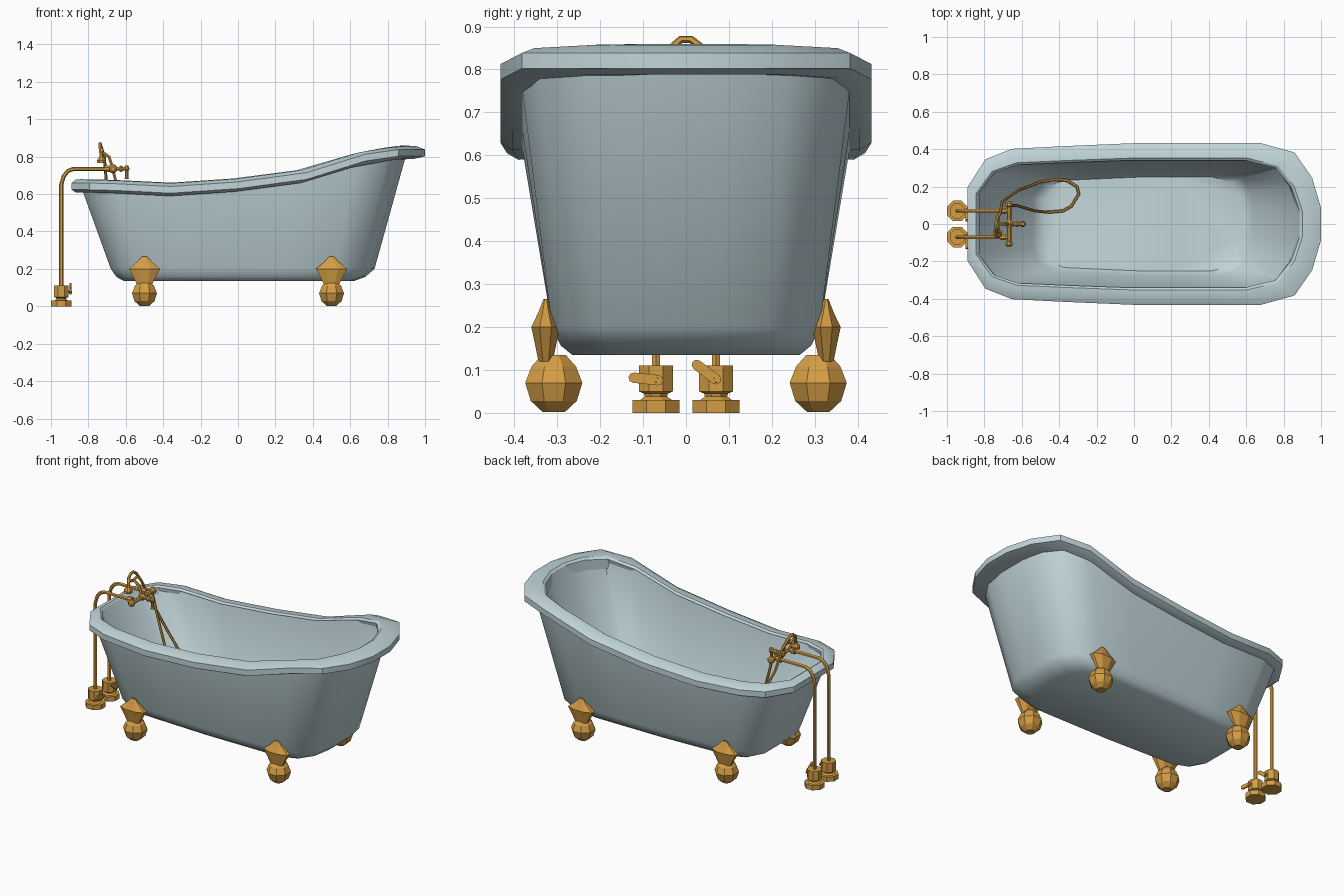
import bpy, bmesh, math
from mathutils import Vector

cube = bpy.data.objects.get("Cube")
if cube:
    bpy.data.objects.remove(cube)


def material(name, rgb):
    m = bpy.data.materials.new(name)
    m.use_nodes = True
    m.diffuse_color = (*rgb, 1)
    m.node_tree.nodes["Principled BSDF"].inputs["Base Color"].default_value = (*rgb, 1)
    return m


ENAMEL = material("pale blue enamel", (0.53, 0.66, 0.69))
BRASS = material("brass", (0.66, 0.34, 0.06))


def finish(ob, mat, angle=None):
    ob.data.materials.append(mat)
    bpy.ops.object.select_all(action="DESELECT")
    ob.select_set(True)
    bpy.context.view_layer.objects.active = ob
    if ob.type == "CURVE":
        bpy.ops.object.convert(target="MESH")
        ob = bpy.context.object
    if angle:
        bpy.ops.object.shade_smooth_by_angle(angle=math.radians(angle))
    return ob


def loft(name, rings, mat, caps=(True, True), closed=False, angle=None):
    """Skin a list of rings that all have the same number of points."""
    bm = bmesh.new()
    loops = [[bm.verts.new(p) for p in r] for r in rings]
    n = len(loops[0])
    pairs = list(zip(loops, loops[1:]))
    if closed:
        pairs.append((loops[-1], loops[0]))
    for a, b in pairs:
        for i in range(n):
            j = (i + 1) % n
            bm.faces.new((a[i], a[j], b[j], b[i]))
    if not closed:
        if caps[0]:
            bm.faces.new(loops[0][::-1])
        if caps[1]:
            bm.faces.new(loops[-1])
    bmesh.ops.recalc_face_normals(bm, faces=bm.faces)
    me = bpy.data.meshes.new(name)
    bm.to_mesh(me)
    bm.free()
    ob = bpy.data.objects.new(name, me)
    bpy.context.collection.objects.link(ob)
    return finish(ob, mat, angle)


def tube(name, pts, r, mat=BRASS):
    cu = bpy.data.curves.new(name, "CURVE")
    cu.dimensions = "3D"
    cu.bevel_depth = r
    cu.bevel_resolution = 1
    cu.use_fill_caps = True
    s = cu.splines.new("POLY")
    s.points.add(len(pts) - 1)
    for p, q in zip(s.points, pts):
        p.co = (*q, 1)
    ob = bpy.data.objects.new(name, cu)
    bpy.context.collection.objects.link(ob)
    return finish(ob, mat, 50)


def turned(name, centre, profile, axis="Z", sides=8, ry=1.0):
    """Turned part from (height, radius) pairs."""
    rings = []
    for h, r in profile:
        ring = []
        for i in range(sides):
            a = math.tau * (i + 0.5) / sides
            v = Vector((r * math.cos(a), r * math.sin(a) * ry, h))
            if axis == "Y":
                v = Vector((v.x, v.z, v.y))
            elif axis == "X":
                v = Vector((v.z, v.x, v.y))
            ring.append(Vector(centre) + v)
        rings.append(ring)
    return loft(name, rings, BRASS)


# Sweeping rim height along the tub
SHEER = [(-0.89, .68), (-0.7, .678), (-0.37, .66), (0, .685), (.37, .735),
         (.66, .83), (.87, .86), (1.0, .858)]


def sheer(x):
    for (x0, z0), (x1, z1) in zip(SHEER, SHEER[1:]):
        if x <= x1:
            return z0 + (z1 - z0) * (x - x0) / (x1 - x0)
    return SHEER[-1][1]


# Half outlines in unit coordinates
RIM = [(-1, .46), (-.9, .8), (-.75, .93), (-.44, .965), (-.06, 1), (.33, 1),
       (.66, 1), (.85, .885), (.95, .57), (1, .2)]
BODY = [(-1, .5), (-.93, .8), (-.79, .93), (-.44, .965), (-.06, 1), (.33, 1),
        (.7, 1), (.89, .89), (.97, .62), (1, .25)]


def ring(half, x0, x1, w, z=None, drop=0.0):
    pts = half + [(x, -y) for x, y in reversed(half)]
    out = []
    for u, v in pts:
        x = (x0 + x1) / 2 + u * (x1 - x0) / 2
        out.append((x, v * w, sheer(x) - drop if z is None else z))
    return out


# Tub walls, outside and inside
loft("tub_outer_shell", [
    ring(BODY, -.61, .62, .265, .135),
    ring(BODY, -.65, .68, .292, .157),
    ring(BODY, -.68, .73, .312, .2),
    ring(BODY, -.83, .895, .382, None, .065)], ENAMEL, caps=(True, False), angle=50)
loft("tub_inner_basin", [
    ring(BODY, -.49, .58, .25, .19),
    ring(BODY, -.54, .64, .275, .225),
    ring(BODY, -.83, .885, .342, None, .01)], ENAMEL, caps=(True, False), angle=40)

# Rolled rim
loft("tub_rim", [
    ring(RIM, -.835, .885, .34, None, .01),
    ring(RIM, -.845, .90, .352, None, 0),
    ring(RIM, -.868, .955, .40, None, .003),
    ring(RIM, -.889, 1.0, .432, None, .02),
    ring(RIM, -.889, 1.0, .432, None, .056),
    ring(RIM, -.868, .94, .405, None, .071),
    ring(RIM, -.81, .87, .36, None, .071)], ENAMEL, closed=True, angle=30)

# Ball feet with flared brackets
for xn, x in (("right", -.5), ("left", .5)):
    for yn, s in (("front", -1), ("back", 1)):
        name = f"{yn}_{xn}_foot"
        ball = [(.002, .028), (.028, .058), (.07, .072), (.108, .056), (.135, .03)]
        turned(name + "_ball", (x, s * .308, 0), ball)
        turned(name + "_bracket", (x, s * .327, 0),
               [(.12, .045), (.165, .07), (.2, .09), (.235, .045), (.265, .014)], ry=.4)

# Supply pipes with floor valves
for side, y in (("right", -.07), ("left", .07)):
    tube(f"{side}_supply_pipe", [(-.945, y, .1), (-.945, y, .65), (-.932, y, .695),
         (-.91, y, .723), (-.88, y, .735), (-.67, y, .735)], .011)
    turned(f"{side}_floor_flange", (-.945, y, 0), [(0, .059), (.03, .059)])
    turned(f"{side}_valve_neck", (-.945, y, 0),
           [(.03, .04), (.038, .028), (.045, .03), (.05, .043)])
    turned(f"{side}_valve_body", (-.945, y, 0), [(.05, .043), (.11, .043)])
    turned(f"{side}_pipe_collar", (-.70, y, .735), [(-.015, .018), (.015, .018)], axis="X")
    turned(f"{side}_tap_knob", (-.668, y * 1.5, .735),
           [(-.015, .012), (-.008, .021), (.008, .021), (.015, .012)], axis="Y")


# Flat valve levers
def lever(name, a, b, r):
    a, b = Vector(a), Vector(b)
    d = (b - a).normalized()
    n = Vector((0, -d.z, d.y))
    outline = []
    for end, base in ((b, 0), (a, math.pi)):
        for k in range(5):
            t = base + math.pi * (k / 4 - .5)
            outline.append(end + r * (math.cos(t) * d + math.sin(t) * n))
    rings = [[p + Vector((dx, 0, 0)) for p in outline] for dx in (0, .009)]
    loft(name, rings, BRASS)


lever("right_valve_lever", (-.9, -.065, .076), (-.9, -.122, .082), .012)
lever("left_valve_lever", (-.9, .07, .078), (-.9, .025, .112), .012)
for side, y in (("right", -.07), ("left", .07)):
    turned(f"{side}_lever_pin", (-.91, y, .077), [(0, .008), (.022, .006)], axis="X")

# Mixer bar, spout and diverter
tube("mixer_bar", [(-.668, -.11, .735), (-.668, .11, .735)], .012)
turned("mixer_centre", (-.668, 0, .735), [(-.022, .014), (0, .024), (.022, .014)], axis="Y")
tube("spout", [(-.668, 0, .735), (-.6, 0, .735)], .011)
turned("spout_collar", (-.625, 0, .735), [(-.01, .013), (0, .019), (.01, .013)], axis="X")
turned("spout_nozzle", (-.595, 0, 0),
       [(.68, .013), (.695, .009), (.72, .009), (.735, .016), (.752, .01)])

# Hand shower resting on its cradle
tube("cradle_post", [(-.67, 0, .74), (-.69, 0, .80), (-.725, 0, .825)], .009)
tube("cradle_fork", [(-.728, -.045, .835), (-.73, 0, .822), (-.728, .045, .835)], .009)
tube("hand_shower_handle", [(-.73, -.05, .79), (-.737, -.035, .85), (-.737, -.012, .87),
     (-.737, .012, .87), (-.732, .035, .852), (-.715, .06, .80)], .009)
turned("hand_shower_head", (-.73, -.05, 0),
       [(.765, .024), (.78, .026), (.80, .012)])

# Hose looping down to the basin floor
tube("shower_hose", [(-.715, .06, .80), (-.705, .12, .68), (-.62, .18, .47),
     (-.5, .225, .25), (-.43, .238, .212), (-.36, .233, .205), (-.305, .2, .205),
     (-.295, .16, .205), (-.335, .095, .205), (-.38, .07, .205), (-.46, .063, .215),
     (-.53, .07, .33), (-.63, .1, .58), (-.668, .1, .725)], .008)
